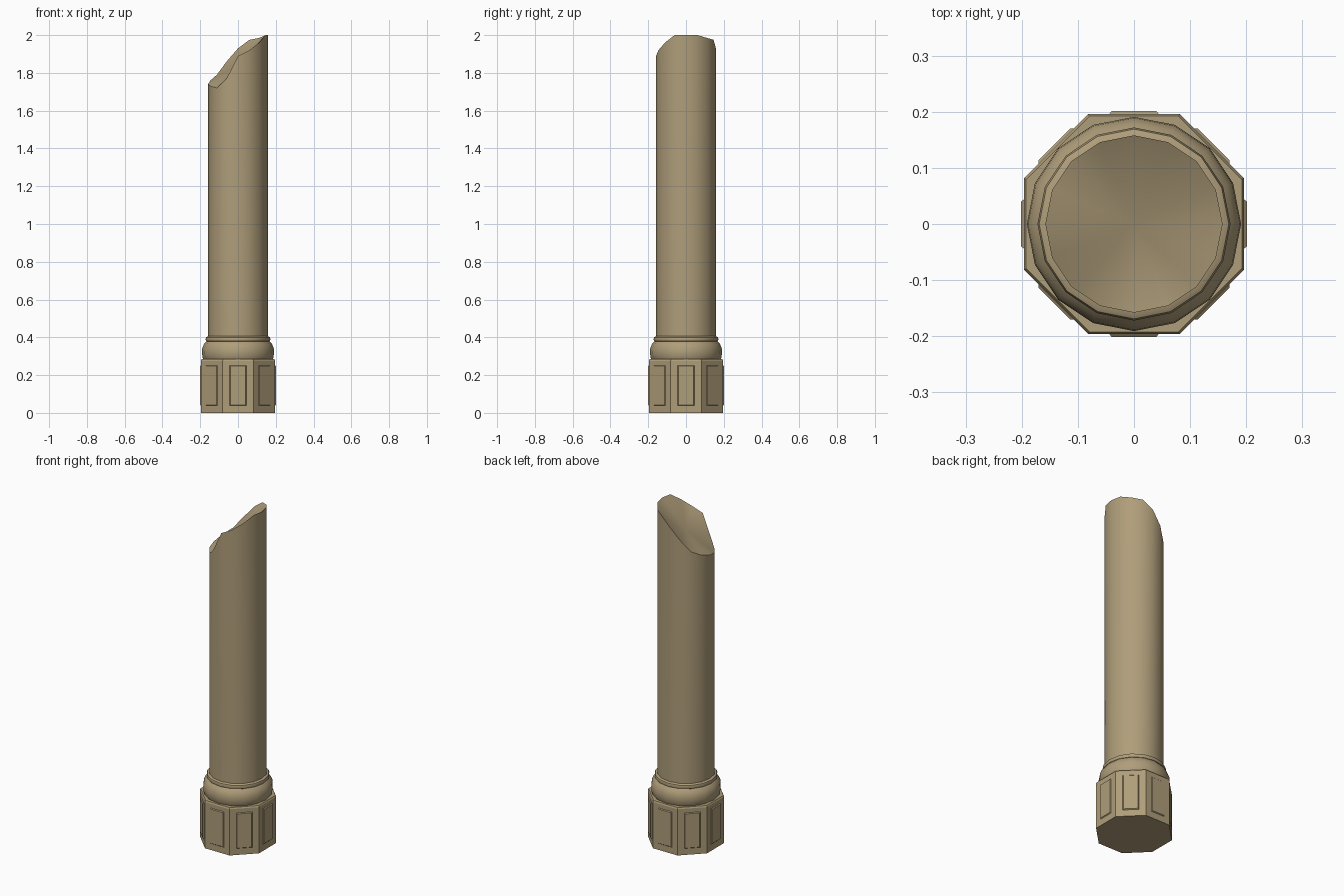
import bpy, bmesh
from math import radians, cos, sin, pi
from mathutils import Matrix

cube = bpy.data.objects.get("Cube")
if cube:
    bpy.data.objects.remove(cube)

SIDES = 16
stone = bpy.data.materials.new("tan stone")
stone.use_nodes = True
colour = (0.43, 0.34, 0.195, 1)
stone.diffuse_color = colour
stone.node_tree.nodes["Principled BSDF"].inputs["Base Color"].default_value = colour


def finish(name, bm, angle=30):
    bmesh.ops.recalc_face_normals(bm, faces=bm.faces)
    mesh = bpy.data.meshes.new(name)
    bm.to_mesh(mesh)
    bm.free()
    mesh.materials.append(stone)
    obj = bpy.data.objects.new(name, mesh)
    bpy.context.collection.objects.link(obj)
    bpy.ops.object.select_all(action="DESELECT")
    obj.select_set(True)
    bpy.context.view_layer.objects.active = obj
    bpy.ops.object.shade_smooth_by_angle(angle=radians(angle))
    return obj


def ring(bm, radius, heights, turn=0.0):
    n = len(heights)
    return [bm.verts.new((radius * cos(2 * pi * i / n + turn),
                          radius * sin(2 * pi * i / n + turn), z))
            for i, z in enumerate(heights)]


def bridge(bm, low, high):
    n = len(low)
    for i in range(n):
        j = (i + 1) % n
        bm.faces.new((low[i], low[j], high[j], high[i]))


def lathe(name, profile):
    bm = bmesh.new()
    rings = [ring(bm, r, [z] * SIDES) for r, z in profile]
    for low, high in zip(rings, rings[1:]):
        bridge(bm, low, high)
    bm.faces.new(rings[0])
    bm.faces.new(rings[-1])
    return finish(name, bm, 40)


# Octagonal plinth with a narrow chamfer at the top
bm = bmesh.new()
corner = 0.196 / cos(pi / 8)
rings = [ring(bm, corner * s, [z] * 8, pi / 8)
         for s, z in ((1, 0), (1, 0.276), (0.98, 0.284))]
bridge(bm, rings[0], rings[1])
bridge(bm, rings[1], rings[2])
bm.faces.new(rings[0])
bm.faces.new(rings[2])
finish("plinth", bm, 20)

# Raised panel with sloped edges on every side of the plinth
bm = bmesh.new()
for k in range(8):
    spin = Matrix.Rotation(k * pi / 4, 4, "Z")
    loops = []
    for out, half, low, high in ((0.195, 0.045, 0.038, 0.252),
                                 (0.201, 0.040, 0.043, 0.247)):
        loops.append([bm.verts.new(spin @ Matrix.Translation((out, y, z)).translation)
                      for y, z in ((-half, low), (half, low), (half, high), (-half, high))])
    bridge(bm, *loops)
    bm.faces.new(loops[0])
    bm.faces.new(loops[1])
finish("plinth_panels", bm, 20)

# Rounded base moulding and the thin collar above it
lathe("base_moulding", [(0.178, 0.275), (0.187, 0.29), (0.191, 0.318),
                        (0.189, 0.343), (0.180, 0.365), (0.166, 0.38)])
lathe("collar", [(0.160, 0.375), (0.169, 0.380), (0.172, 0.390),
                 (0.169, 0.400), (0.158, 0.406)])

# Shaft with an uneven broken rim and a dished break surface
rim_heights = [2.0, 2.0, 1.985, 1.975, 1.93, 1.86, 1.79, 1.76,
               1.74, 1.73, 1.72, 1.77, 1.89, 1.92, 1.96, 2.0]
bm = bmesh.new()
foot = ring(bm, 0.158, [0.37] * SIDES)
rim = ring(bm, 0.158, rim_heights)
bridge(bm, foot, rim)
bm.faces.new(foot)
centre = bm.verts.new((0, 0, 1.845))
for i in range(SIDES):
    bm.faces.new((rim[i], rim[(i + 1) % SIDES], centre))
finish("broken_shaft", bm, 38)
